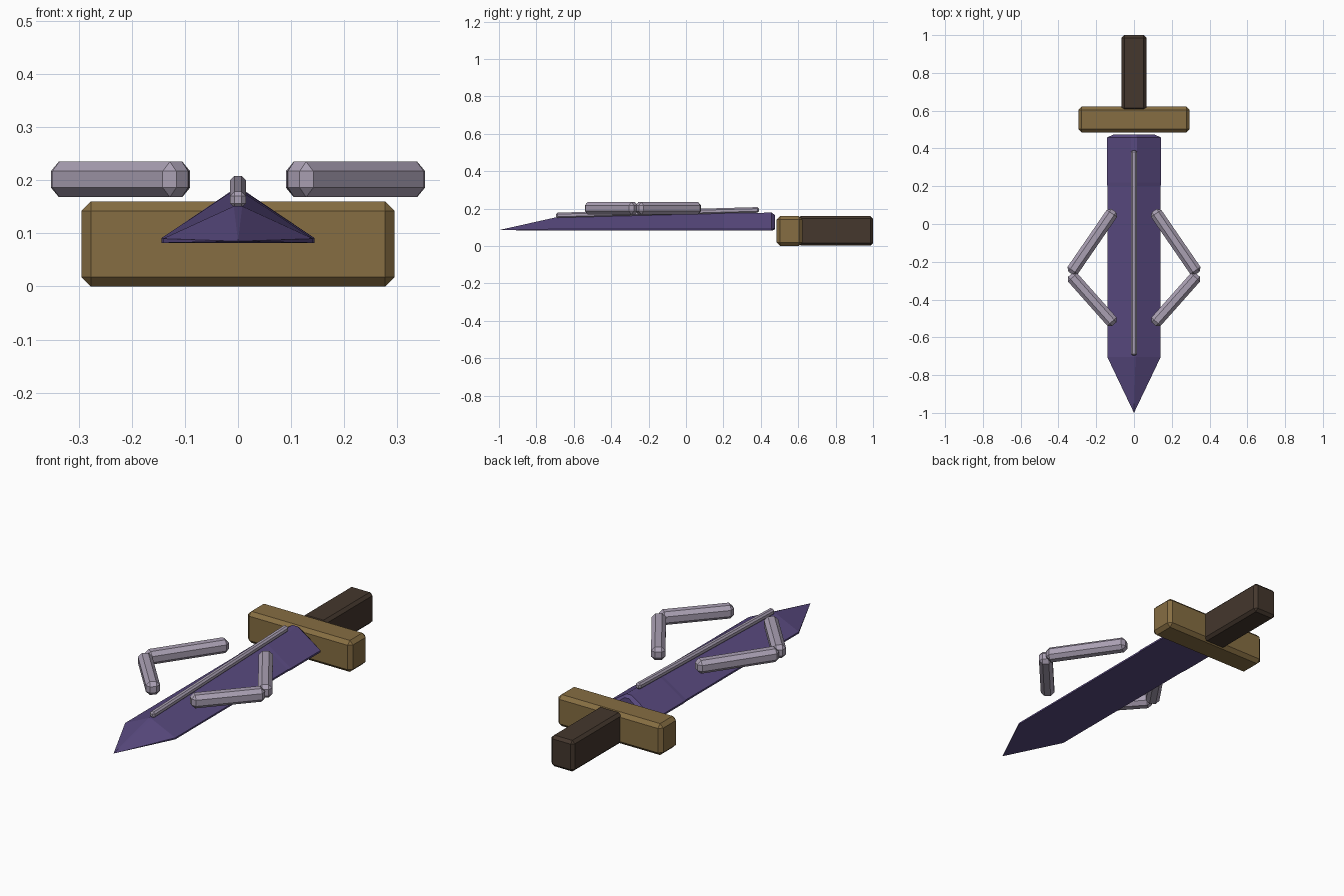
import bpy, bmesh
from mathutils import Vector, Matrix

if "Cube" in bpy.data.objects:
    bpy.data.objects.remove(bpy.data.objects["Cube"])


def material(name, rgb):
    m = bpy.data.materials.new(name)
    m.diffuse_color = (*rgb, 1)
    m.use_nodes = True
    m.node_tree.nodes["Principled BSDF"].inputs["Base Color"].default_value = m.diffuse_color
    return m


PURPLE = material("purple", (0.10, 0.068, 0.215))
BRASS = material("brass", (0.24, 0.155, 0.055))
WOOD = material("dark_wood", (0.058, 0.038, 0.026))
SILVER = material("pale_metal", (0.40, 0.35, 0.45))


def add_object(name, bm, mat):
    bmesh.ops.recalc_face_normals(bm, faces=bm.faces)
    me = bpy.data.meshes.new(name)
    bm.to_mesh(me)
    bm.free()
    me.materials.append(mat)
    ob = bpy.data.objects.new(name, me)
    bpy.context.collection.objects.link(ob)
    return ob


def bar(name, a, b, width, height, bevel, mat):
    """Chamfered box running from a to b."""
    a, b = Vector(a), Vector(b)
    d = b - a
    length = d.length
    y = d.normalized()
    x = y.cross(Vector((0, 0, 1))).normalized()
    z = x.cross(y)
    bm = bmesh.new()
    bmesh.ops.create_cube(bm, size=1, matrix=Matrix.Diagonal((width, length, height, 1)))
    bmesh.ops.bevel(bm, geom=bm.edges[:], offset=bevel, segments=1, profile=0.5, affect='EDGES')
    rot = Matrix((x, y, z)).transposed().to_4x4()
    bm.transform(Matrix.Translation((a + b) / 2) @ rot)
    return add_object(name, bm, mat)


# Guard and handle
bar("guard", (0, 0.485, 0.08), (0, 0.622, 0.08), 0.59, 0.16, 0.018, BRASS)
bar("handle", (0, 0.60, 0.081), (0, 1.0, 0.081), 0.13, 0.158, 0.014, WOOD)

# Blade lofted along y: y, half width, bottom z, edge z, ridge half width, ridge z
stations = [
    (-0.705, 0.141, 0.082, 0.090, 0.008, 0.151),
    (0.20, 0.141, 0.082, 0.091, 0.014, 0.174),
    (0.22, 0.144, 0.082, 0.091, 0.015, 0.176),
    (0.458, 0.144, 0.082, 0.091, 0.015, 0.178),
    (0.475, 0.105, 0.088, 0.094, 0.012, 0.166),
]
bm = bmesh.new()
rings = []
for y, w, zb, ze, rw, zr in stations:
    section = [(-w, zb), (w, zb), (w, ze), (rw, zr), (-rw, zr), (-w, ze)]
    rings.append([bm.verts.new((px, y, pz)) for px, pz in section])
for r0, r1 in zip(rings, rings[1:]):
    for i in range(6):
        j = (i + 1) % 6
        bm.faces.new((r0[i], r0[j], r1[j], r1[i]))
bm.faces.new(rings[-1])
tip = bm.verts.new((0, -1.0, 0.085))
for i in range(6):
    bm.faces.new((rings[0][(i + 1) % 6], rings[0][i], tip))
add_object("blade", bm, PURPLE)

# Thin rib lying along the sloping ridge
bar("blade_rib", (0, -0.695, 0.163), (0, 0.39, 0.193), 0.03, 0.03, 0.008, SILVER)

# Bent side braces, mirrored left and right
for side, s in (("right", 1), ("left", -1)):
    bar(f"{side}_brace_upper", (s * 0.107, 0.071, 0.2015), (s * 0.335, -0.261, 0.2015),
        0.066, 0.067, 0.018, SILVER)
    bar(f"{side}_brace_lower", (s * 0.105, -0.53, 0.2015), (s * 0.337, -0.269, 0.2015),
        0.066, 0.067, 0.018, SILVER)
